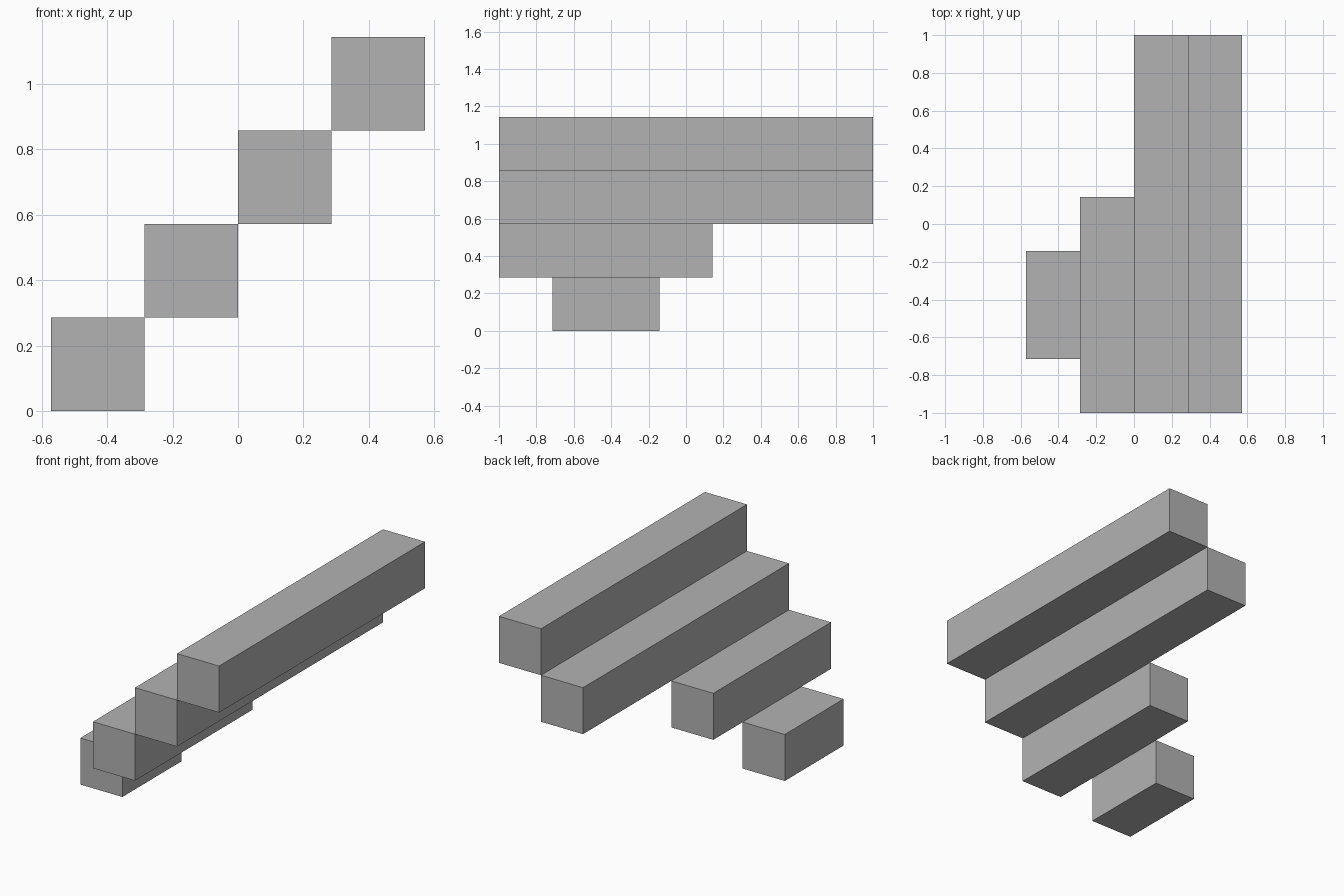
import bpy
import bmesh
from mathutils import Matrix, Vector

cube = bpy.data.objects.get("Cube")
if cube:
    bpy.data.objects.remove(cube, do_unlink=True)

# One plain grey for every step
grey = bpy.data.materials.new("plain grey")
grey.use_nodes = True
colour = (0.45, 0.45, 0.45, 1)
grey.diffuse_color = colour
grey.node_tree.nodes["Principled BSDF"].inputs["Base Color"].default_value = colour

UNIT = 2 / 7  # width and height of a step


def add_step(name, index, y_min, y_max):
    """Square beam along y, one unit across and up from the step before."""
    bm = bmesh.new()
    centre = Vector(((index - 1.5) * UNIT, (y_min + y_max) / 2, (index + 0.5) * UNIT))
    size = Matrix.Diagonal((UNIT, y_max - y_min, UNIT, 1))
    bmesh.ops.create_cube(bm, size=1, matrix=size)
    mesh = bpy.data.meshes.new(name)
    bm.to_mesh(mesh)
    bm.free()
    mesh.materials.append(grey)
    step = bpy.data.objects.new(name, mesh)
    step.location = centre
    bpy.context.collection.objects.link(step)


# Steps from lowest to highest, with their ends along y
steps = [
    ("bottom_step", -2.5 * UNIT, -0.5 * UNIT),
    ("lower_step", -1, 0.5 * UNIT),
    ("upper_step", -1, 1),
    ("top_step", -1, 1),
]
for i, (name, y_min, y_max) in enumerate(steps):
    add_step(name, i, y_min, y_max)
